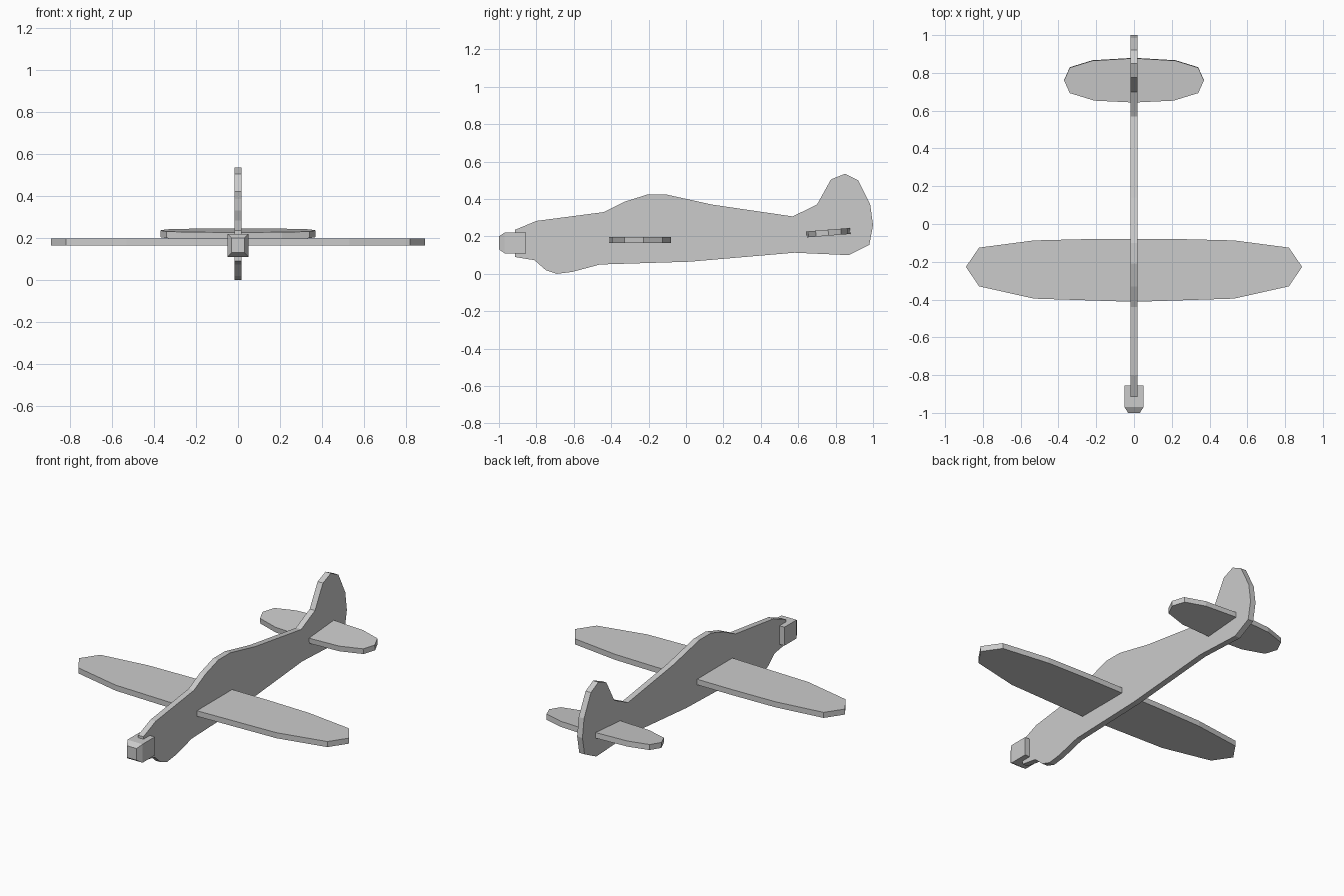
import bpy
import bmesh
from math import radians
from mathutils import Matrix, Vector

cube = bpy.data.objects.get("Cube")
if cube:
    bpy.data.objects.remove(cube, do_unlink=True)

# Single plain grey
grey = bpy.data.materials.new("light_grey")
grey.use_nodes = True
colour = (0.6, 0.6, 0.6, 1)
grey.diffuse_color = colour
grey.node_tree.nodes["Principled BSDF"].inputs["Base Color"].default_value = colour


def finish(name, bm):
    bmesh.ops.recalc_face_normals(bm, faces=bm.faces)
    mesh = bpy.data.meshes.new(name)
    bm.to_mesh(mesh)
    bm.free()
    mesh.materials.append(grey)
    obj = bpy.data.objects.new(name, mesh)
    bpy.context.collection.objects.link(obj)
    return obj


def cut_sheet(name, points, depth):
    """Extrude a flat outline along the Vector depth, centred on the outline."""
    bm = bmesh.new()
    face = bm.faces.new([bm.verts.new(Vector(p) - depth / 2) for p in points])
    result = bmesh.ops.extrude_face_region(bm, geom=[face], use_keep_orig=True)
    moved = [v for v in result["geom"] if isinstance(v, bmesh.types.BMVert)]
    bmesh.ops.translate(bm, verts=moved, vec=depth)
    return finish(name, bm)


def flat_wing(name, half, thickness):
    """Mirror the half outline (front to back) into a whole wing."""
    mirrored = [(-x, y) for x, y in reversed(half) if x > 0]
    return cut_sheet(name, [(x, y, 0) for x, y in half + mirrored],
                     Vector((0, 0, thickness)))


# Fuselage and fin in one sheet: (y, z) outline
top = [(-0.915, 0.235), (-0.80, 0.283), (-0.44, 0.33), (-0.33, 0.385),
       (-0.21, 0.423), (-0.10, 0.423), (0.14, 0.37), (0.57, 0.307)]
fin = [(0.70, 0.37), (0.775, 0.505), (0.85, 0.535), (0.92, 0.50),
       (0.985, 0.37), (1.0, 0.26), (0.98, 0.155), (0.87, 0.10)]
belly = [(0.58, 0.113), (0.02, 0.065), (-0.46, 0.05), (-0.61, 0.01),
         (-0.69, 0.0), (-0.75, 0.02), (-0.81, 0.073), (-0.915, 0.09)]
cut_sheet("fuselage", [(0, y, z) for y, z in top + fin + belly],
          Vector((0.035, 0, 0)))

# Main wing
wing = flat_wing("main_wing", [
    (0, -0.412), (0.53, -0.395), (0.82, -0.33), (0.89, -0.227),
    (0.82, -0.125), (0.53, -0.087), (0.25, -0.08), (0, -0.08)], 0.033)
wing.location.z = 0.181

# Tailplane, trailing edge tilted up
tail = flat_wing("tailplane", [
    (0, -0.117), (0.21, -0.107), (0.34, -0.067), (0.37, 0),
    (0.34, 0.068), (0.22, 0.105), (0, 0.118)], 0.032)
tail.location = (0, 0.761, 0.22)
tail.rotation_euler.x = radians(4.5)

# Nose weight: box with a tapered front
bm = bmesh.new()
size = Matrix.Diagonal((0.1, 0.115, 0.11, 1))
bmesh.ops.create_cube(bm, size=1, matrix=Matrix.Translation((0, -0.9125, 0.165)) @ size)
bm.faces.ensure_lookup_table()
front = min(bm.faces, key=lambda f: f.calc_center_median().y)
nose = bmesh.ops.extrude_discrete_faces(bm, faces=[front])["faces"][0]
bmesh.ops.translate(bm, verts=nose.verts, vec=(0, -0.03, 0))
bmesh.ops.scale(bm, verts=nose.verts, vec=(0.62, 1, 0.64),
                space=Matrix.Translation((0, 0, -0.167)))
finish("nose_weight", bm)
